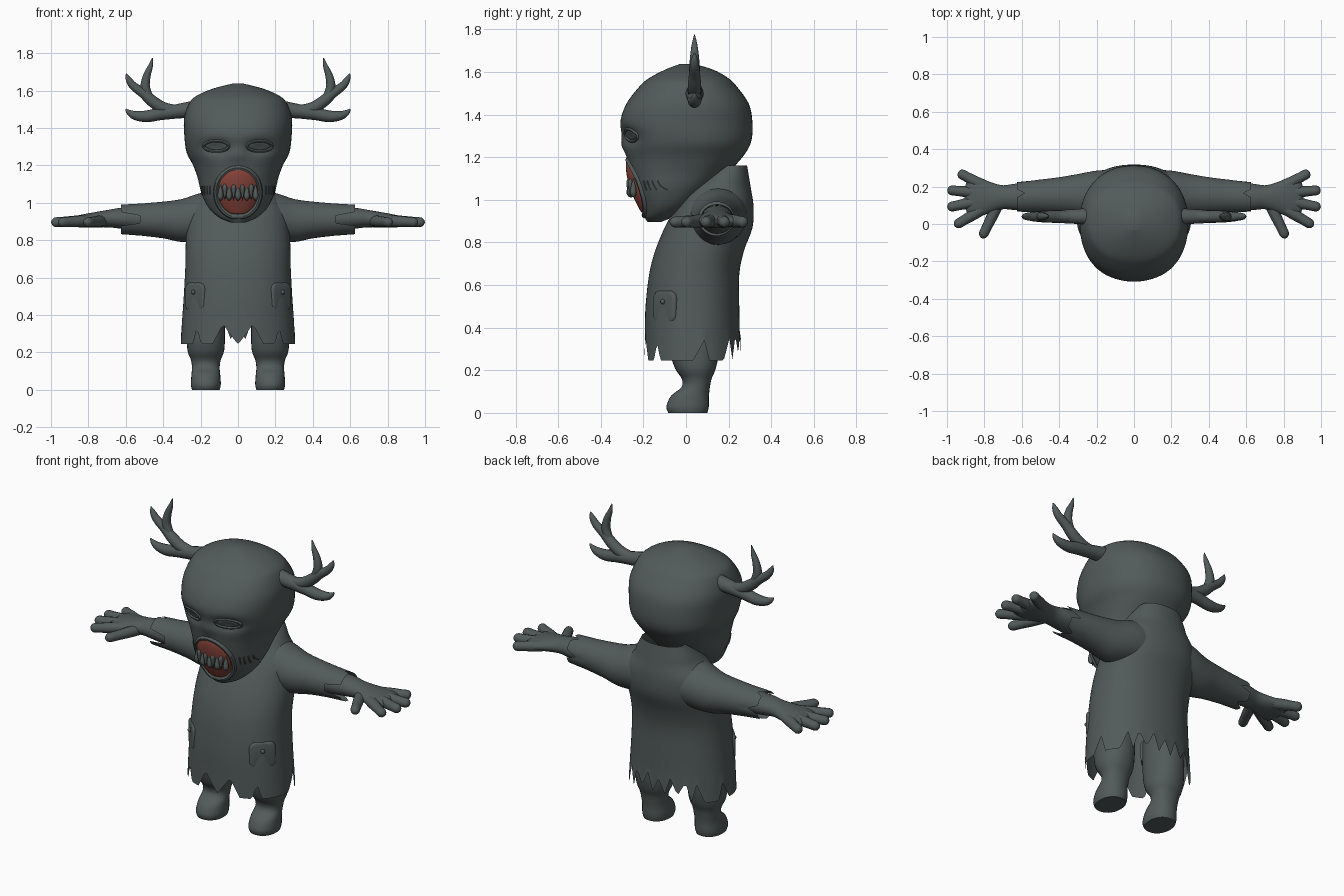
import bpy, bmesh, math
from mathutils import Vector

if "Cube" in bpy.data.objects:
    bpy.data.objects.remove(bpy.data.objects["Cube"])


def material(name, rgb):
    m = bpy.data.materials.new(name)
    m.diffuse_color = (*rgb, 1)
    m.use_nodes = True
    m.node_tree.nodes["Principled BSDF"].inputs["Base Color"].default_value = m.diffuse_color
    return m


GREY = material("dark_slate_grey", (0.085, 0.105, 0.102))
RED = material("mouth_red", (0.26, 0.06, 0.045))


def finish(name, bm, mat=GREY, mirror=False, angle=45):
    bmesh.ops.recalc_face_normals(bm, faces=bm.faces)
    me = bpy.data.meshes.new(name)
    bm.to_mesh(me)
    bm.free()
    me.materials.append(mat)
    ob = bpy.data.objects.new(name, me)
    bpy.context.collection.objects.link(ob)
    bpy.ops.object.select_all(action='DESELECT')
    bpy.context.view_layer.objects.active = ob
    ob.select_set(True)
    bpy.ops.object.shade_smooth_by_angle(angle=math.radians(angle))
    if mirror:
        ob.modifiers.new("mirror", 'MIRROR').use_mirror_merge = False
    return ob


def smooth_rows(rows, steps):
    """Catmull-Rom interpolation of equal-length tuples."""
    out, n = [], len(rows)
    for i in range(n - 1):
        a, b, c, d = (rows[max(i - 1, 0)], rows[i], rows[i + 1], rows[min(i + 2, n - 1)])
        for s in range(steps):
            t = s / steps
            out.append(tuple(q + 0.5 * t * (r - p + t * (2*p - 5*q + 4*r - e + t * (3*(q - r) + e - p)))
                             for p, q, r, e in zip(a, b, c, d)))
    return out + [tuple(rows[-1])]


def lerp(table, v):
    for (a, p), (b, q) in zip(table, table[1:]):
        if v <= b:
            return p + (q - p) * max(v - a, 0) / (b - a)
    return table[-1][1]


def spow(v, n):
    return math.copysign(abs(v) ** (2 / n), v)


def skin(bm, rings, caps=(True, True), closed=False):
    vs = [[bm.verts.new(p) for p in r] for r in rings]
    n = len(vs[0])
    pairs = list(zip(vs, vs[1:])) + ([(vs[-1], vs[0])] if closed else [])
    for a, b in pairs:
        for i in range(n):
            j = (i + 1) % n
            bm.faces.new((a[i], a[j], b[j], b[i]))
    if caps[0]:
        bm.faces.new(vs[0][::-1])
    if caps[1]:
        bm.faces.new(vs[-1])


def z_ring(row, n, seg, cx=0):
    z, w, yf, yb = row
    ang = [2 * math.pi * i / seg for i in range(seg)]
    return [Vector((cx + w * spow(math.cos(a), n),
                    (yf + yb) / 2 + (yb - yf) / 2 * spow(math.sin(a), n), z)) for a in ang]


def x_ring(row, seg):
    x, yc, ry, zc, rz = row
    ang = [2 * math.pi * i / seg for i in range(seg)]
    return [Vector((x, yc + ry * math.cos(a), zc + rz * math.sin(a))) for a in ang]


def tube(bm, path, steps=4, seg=10, closed=False):
    """Sweep a circle along (x, y, z, radius) points."""
    pts = path if closed else smooth_rows(path, steps)
    n, rings = len(pts), []
    for i, p in enumerate(pts):
        q, r = ((pts[i - 1], pts[(i + 1) % n]) if closed else (pts[max(i - 1, 0)], pts[min(i + 1, n - 1)]))
        t = (Vector(r[:3]) - Vector(q[:3])).normalized()
        a = t.cross(Vector((0, 1, 0))).normalized()
        b = a.cross(t)
        rings.append([Vector(p[:3]) + p[3] * (a * math.cos(k * math.tau / seg) + b * math.sin(k * math.tau / seg))
                      for k in range(seg)])
    skin(bm, rings, (not closed, not closed), closed)


# Head: egg-shaped loft with eye sockets and a nose bump
HEAD = smooth_rows([(.895, .04, -.18, -.12), (.92, .10, -.195, -.06), (.97, .155, -.21, .03),
                    (1.05, .195, -.24, .12), (1.13, .215, -.262, .20), (1.2, .24, -.275, .265),
                    (1.27, .275, -.288, .305), (1.36, .287, -.308, .312), (1.45, .288, -.28, .295),
                    (1.53, .262, -.22, .24), (1.57, .225, -.175, .2), (1.61, .135, -.1, .13),
                    (1.637, .03, -.03, .04)], 5)
HN = 2.25


def dent(x, z):
    socket = .035 * math.exp(-((abs(x) - .115) / .07) ** 2 - ((z - 1.30) / .035) ** 2)
    nose = .018 * math.exp(-(x / .04) ** 2 - ((z - 1.26) / .045) ** 2)
    return socket - nose


def face_y(x, z):
    w, f, b = (lerp([(r[0], r[k]) for r in HEAD], z) for k in (1, 2, 3))
    u = max(1 - min(abs(x) / w, 1) ** HN, 0) ** (1 / HN)
    return (f + b) / 2 - (b - f) / 2 * u + dent(x, z)


bm = bmesh.new()
rings = [z_ring(r, HN, 64) for r in HEAD]
for row, ring in zip(HEAD, rings):
    for p in ring:
        if p.y < (row[2] + row[3]) / 2:
            p.y += dent(p.x, p.z)
skin(bm, rings)
finish("head", bm)


def face_blob(name, cx, cz, rx, ry, rz, out, mat, mirror, zmin=0):
    """Shallow ellipsoid that follows the face surface."""
    bm = bmesh.new()
    bmesh.ops.create_uvsphere(bm, u_segments=32, v_segments=20, radius=1)
    for v in bm.verts:
        x, z = cx + rx * v.co.x, max(cz + rz * v.co.z, zmin)
        v.co = (x, face_y(x, z) - out + ry * v.co.y, z)
    finish(name, bm, mat, mirror)


def face_loop(bm, cx, cz, rx, rz, r, out=0, seg=32, zmin=0):
    path = []
    for i in range(seg):
        a = math.tau * i / seg
        x, z = cx + rx * math.cos(a), max(cz + rz * math.sin(a), zmin)
        path.append((x, face_y(x, z) - out, z, r))
    tube(bm, path, seg=8, closed=True)


# Eyes and lids
face_blob("eyes", .115, 1.303, .06, .016, .022, .002, GREY, True)
bm = bmesh.new()
face_loop(bm, .115, 1.303, .066, .028, .009)
finish("eyelids", bm, mirror=True)

# Mouth, lips and interlocking teeth
face_blob("mouth", 0, 1.06, .108, .02, .125, .002, RED, False, .94)
bm = bmesh.new()
face_loop(bm, 0, 1.055, .117, .132, .015, -.004, 40, .928)
finish("lips", bm)
bm = bmesh.new()
for i in range(-4, 5):
    x = i * .0235
    up = i % 2 == 0
    s = 1 if up else -1
    zc = 1.05 if up else 1.065
    y = face_y(x, zc) - .024
    r = .015 if up else .012
    tube(bm, [(x, y + .006, zc - s * .038, .004), (x, y, zc - s * .02, r), (x, y, zc + s * .01, r * .8),
              (x, y, zc + s * .052, .001)], 4, 10)
finish("teeth", bm)

# Cheek stitches
bm = bmesh.new()
for x in (.15, .165, .18, .192):
    tube(bm, [(x, face_y(x, z) - .002, z, .004) for z in (1.045, 1.065, 1.09)], 2, 6)
finish("cheek_stitches", bm, mirror=True)

# Antlers
bm = bmesh.new()
Y = .04
for path in ([(.24, 1.50, .045), (.33, 1.488, .038), (.42, 1.475, .034), (.49, 1.462, .031),
              (.55, 1.467, .024), (.585, 1.485, .014), (.60, 1.502, .003)],
             [(.32, 1.49, .03), (.40, 1.507, .032), (.46, 1.545, .031), (.505, 1.585, .027),
              (.56, 1.625, .022), (.585, 1.66, .016), (.597, 1.69, .003)],
             [(.475, 1.56, .024), (.496, 1.62, .025), (.487, 1.68, .02), (.468, 1.73, .013), (.457, 1.775, .002)]):
    tube(bm, [(x, Y, z, r) for x, z, r in path], 4, 12)
finish("antlers", bm, mirror=True)

# Robe with ragged hem and raised back collar
HEM = [(0, .245), (13, .35), (24, .245), (38, .245), (44, .33), (50, .245), (90, .245), (102, .34),
       (108, .245), (128, .245), (138, .35), (144, .25), (151, .36), (160, .28), (168, .37), (174, .27), (180, .35)]
SEG = 120
rows = smooth_rows([(.385, .298, -.193, .252), (.5, .29, -.19, .25), (.65, .282, -.173, .25), (.76, .28, -.145, .272),
                    (.87, .275, -.10, .312), (.97, .262, -.045, .317), (1.05, .20, .0, .305),
                    (1.1, .17, .06, .297), (1.16, .13, .13, .287)], 4)
hem = z_ring((.245, .306, -.194, .257), 2.2, SEG)
for i, p in enumerate(hem):
    a = (360 * i / SEG + 90) % 360
    p.z = lerp(HEM, min(a, 360 - a))
bm = bmesh.new()
skin(bm, [hem] + [z_ring(r, 2.2, SEG) for r in rows], (False, False))
finish("robe", bm)

# Sleeves with torn cuffs
TEAR = [(0, .06), (20, 0), (60, 0), (75, .04), (90, 0), (150, 0), (165, .1), (195, .1), (205, 0),
        (270, 0), (290, .05), (310, 0), (345, 0), (360, .06)]
rows = smooth_rows([(.1, .15, .14, .93, .135), (.2, .15, .135, .922, .13), (.3, .152, .115, .905, .115),
                    (.4, .15, .10, .908, .098), (.515, .147, .089, .91, .086)], 4)
cuff = x_ring((.625, .143, .084, .911, .079), 72)
for i, p in enumerate(cuff):
    p.x -= lerp(TEAR, 5 * i)
bm = bmesh.new()
skin(bm, [x_ring(r, 72) for r in rows] + [cuff], (True, False))
finish("sleeves", bm, mirror=True)

# Forearms, palms and fingers
bm = bmesh.new()
rows = smooth_rows([(.45, .146, .078, .91, .07), (.62, .145, .072, .917, .056), (.7, .143, .064, .915, .046),
                    (.77, .142, .083, .908, .041), (.84, .145, .108, .902, .034), (.885, .145, .095, .90, .024),
                    (.905, .145, .05, .90, .008)], 4)
skin(bm, [x_ring(r, 28) for r in rows])
finish("forearms", bm, mirror=True)
bm = bmesh.new()
for (x0, y0), (x1, y1) in (((.80, .20), (.94, .277)), ((.82, .165), (.998, .182)), ((.82, .125), (.998, .088)),
                           ((.80, .085), (.96, -.01)), ((.72, .12), (.815, -.075))):
    tube(bm, [(x0 + (x1 - x0) * t, y0 + (y1 - y0) * t, .903 - .008 * t, r) for t, r in
              ((0, .03), (.35, .03), (.65, .027), (.87, .026), (.96, .018), (1, .004))], 3, 12)
finish("fingers", bm, mirror=True)

# Legs with stubby feet
bm = bmesh.new()
rows = smooth_rows([(0, .074, -.083, .10), (.03, .08, -.092, .107), (.08, .077, -.07, .108), (.12, .074, -.022, .112),
                    (.16, .08, -.02, .12), (.21, .098, -.052, .14), (.3, .102, -.075, .155), (.5, .1, -.08, .16)], 4)
skin(bm, [z_ring(r, 2.2, 28, .172) for r in rows])
finish("legs", bm, mirror=True)

# Pocket pouches and their buttons, turned to the robe's front corners
def place_on_robe(bm, tilt=45, at=(.213, -.083, .497)):
    c, s = math.cos(math.radians(tilt)), math.sin(math.radians(tilt))
    for v in bm.verts:
        x, y, z = v.co
        v.co = (at[0] + c * x - s * y, at[1] + s * x + c * y, at[2] + z)


bm = bmesh.new()
bmesh.ops.create_cube(bm, size=1)
for v in bm.verts:
    v.co = Vector((v.co.x * .145, v.co.y * .07, v.co.z * .155))
bmesh.ops.bevel(bm, geom=[e for e in bm.edges if abs(e.verts[0].co.y - e.verts[1].co.y) > .01],
                offset=.04, segments=5, profile=.5, affect='EDGES')
front = [e for e in bm.edges if all(v.co.y < -.03 for v in e.verts)]
bmesh.ops.bevel(bm, geom=front, offset=.014, segments=3, profile=.5, affect='EDGES')
place_on_robe(bm)
finish("pockets", bm, mirror=True)
bm = bmesh.new()
bmesh.ops.create_uvsphere(bm, u_segments=14, v_segments=10, radius=.012)
bmesh.ops.translate(bm, verts=bm.verts, vec=(0, -.037, .025))
place_on_robe(bm)
finish("pocket_buttons", bm, mirror=True)
